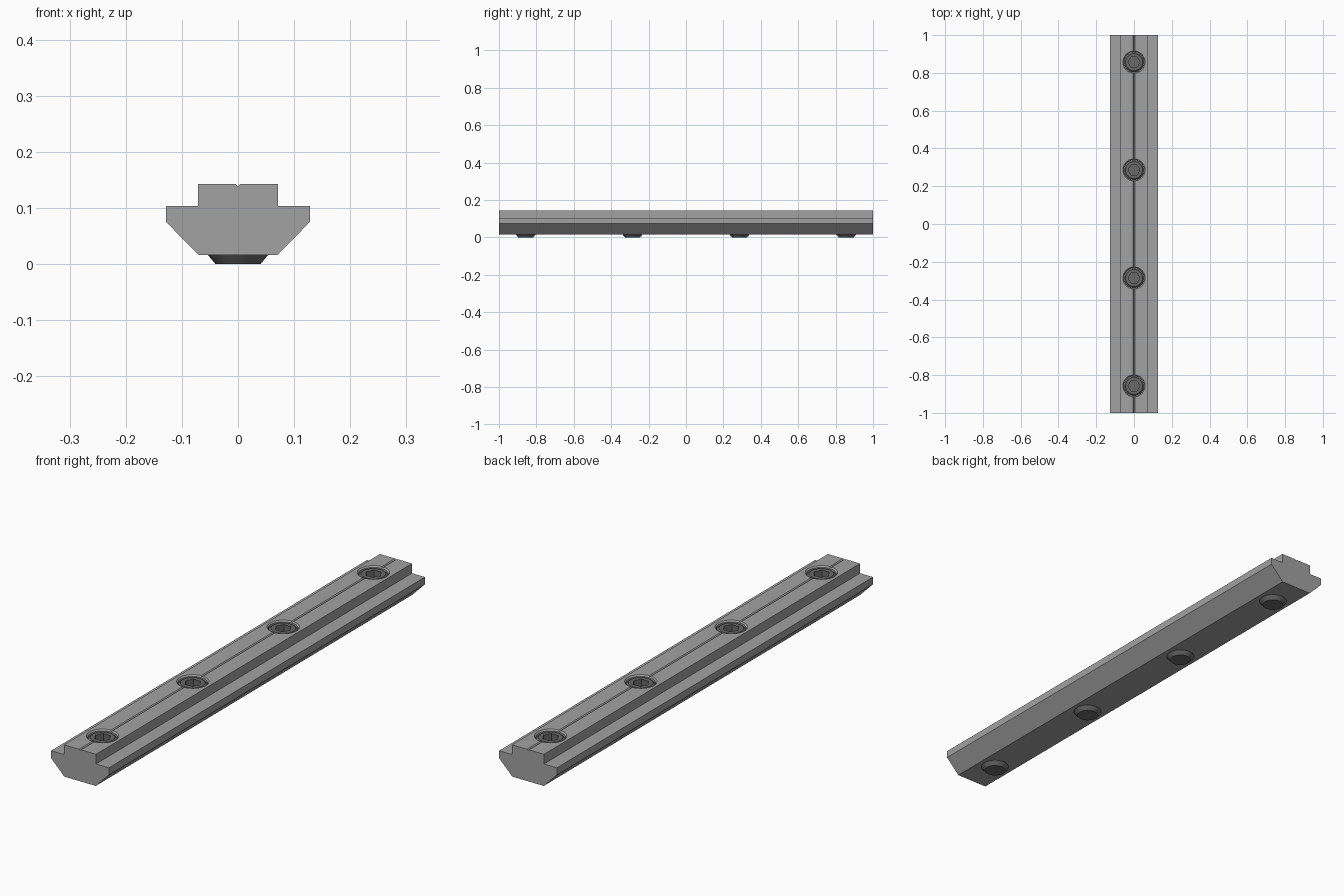
import bpy, bmesh, math

if "Cube" in bpy.data.objects:
    bpy.data.objects.remove(bpy.data.objects["Cube"], do_unlink=True)


def material(name, rgb):
    m = bpy.data.materials.new(name)
    m.use_nodes = True
    m.diffuse_color = (*rgb, 1)
    m.node_tree.nodes["Principled BSDF"].inputs["Base Color"].default_value = (*rgb, 1)
    return m


steel = material("light steel", (0.36, 0.36, 0.36))
dark = material("dark steel", (0.14, 0.14, 0.14))


def add_object(name, bm, mat):
    bmesh.ops.recalc_face_normals(bm, faces=bm.faces)
    mesh = bpy.data.meshes.new(name)
    bm.to_mesh(mesh)
    bm.free()
    mesh.materials.append(mat)
    ob = bpy.data.objects.new(name, mesh)
    bpy.context.collection.objects.link(ob)
    return ob


def lathe(bm, profile, y, sides=32):
    """Closed solid turned about a vertical axis from (radius, height) rings."""
    rings = []
    for r, z in profile:
        angles = [2 * math.pi * i / sides for i in range(sides)]
        rings.append([bm.verts.new((r * math.cos(a), y + r * math.sin(a), z)) for a in angles])
    for low, high in zip(rings, rings[1:]):
        for i in range(sides):
            j = (i + 1) % sides
            bm.faces.new((low[i], low[j], high[j], high[i]))
    bm.faces.new(rings[0][::-1])
    bm.faces.new(rings[-1])


def cut(target, cutter):
    """Subtract the cutter, then shade by angle."""
    mod = target.modifiers.new("cut", 'BOOLEAN')
    mod.operation = 'DIFFERENCE'
    mod.solver = 'EXACT'
    mod.object = cutter
    bpy.ops.object.select_all(action='DESELECT')
    bpy.context.view_layer.objects.active = target
    target.select_set(True)
    bpy.ops.object.modifier_apply(modifier=mod.name)
    bpy.data.objects.remove(cutter, do_unlink=True)
    bpy.ops.object.shade_smooth_by_angle(angle=math.radians(25))


TOP = 0.143
BASE = 0.016
screw_positions = [-0.857, -0.286, 0.286, 0.857]

# Rail: T-slot section with a small V groove along the top
half = [(0.07, BASE), (0.128, 0.075), (0.128, 0.104), (0.071, 0.104), (0.071, TOP), (0.004, TOP)]
section = half + [(0, TOP - 0.004)] + [(-x, z) for x, z in reversed(half)]
bm = bmesh.new()
end = bm.faces.new([bm.verts.new((x, -1, z)) for x, z in section])
side = bmesh.ops.extrude_face_region(bm, geom=[end])["geom"]
bmesh.ops.translate(bm, vec=(0, 2, 0), verts=[v for v in side if isinstance(v, bmesh.types.BMVert)])
if end.is_valid and len(end.link_loops if hasattr(end, "link_loops") else end.loops) and \
        not any(f.is_valid and all(abs(v.co.y + 1) < 1e-5 for v in f.verts) for f in bm.faces):
    bm.faces.new([v for v in end.verts])
rail = add_object("slot_rail", bm, steel)

# Threaded holes with a countersunk mouth
bm = bmesh.new()
for y in screw_positions:
    lathe(bm, [(0.054, -0.05), (0.054, TOP - 0.005), (0.059, TOP), (0.059, TOP + 0.03)], y)
cut(rail, add_object("hole_cutter", bm, steel))

# Set screws: tapered tip, chamfered head, hexagonal socket
for n, y in enumerate(screw_positions, 1):
    bm = bmesh.new()
    lathe(bm, [(0.04, 0), (0.0535, BASE), (0.0535, TOP - 0.013), (0.045, TOP - 0.005)], y)
    screw = add_object(f"set_screw_{n}", bm, dark)
    bm = bmesh.new()
    lathe(bm, [(0.031, 0.085), (0.031, TOP + 0.03)], y, sides=6)
    cut(screw, add_object("socket_cutter", bm, dark))
